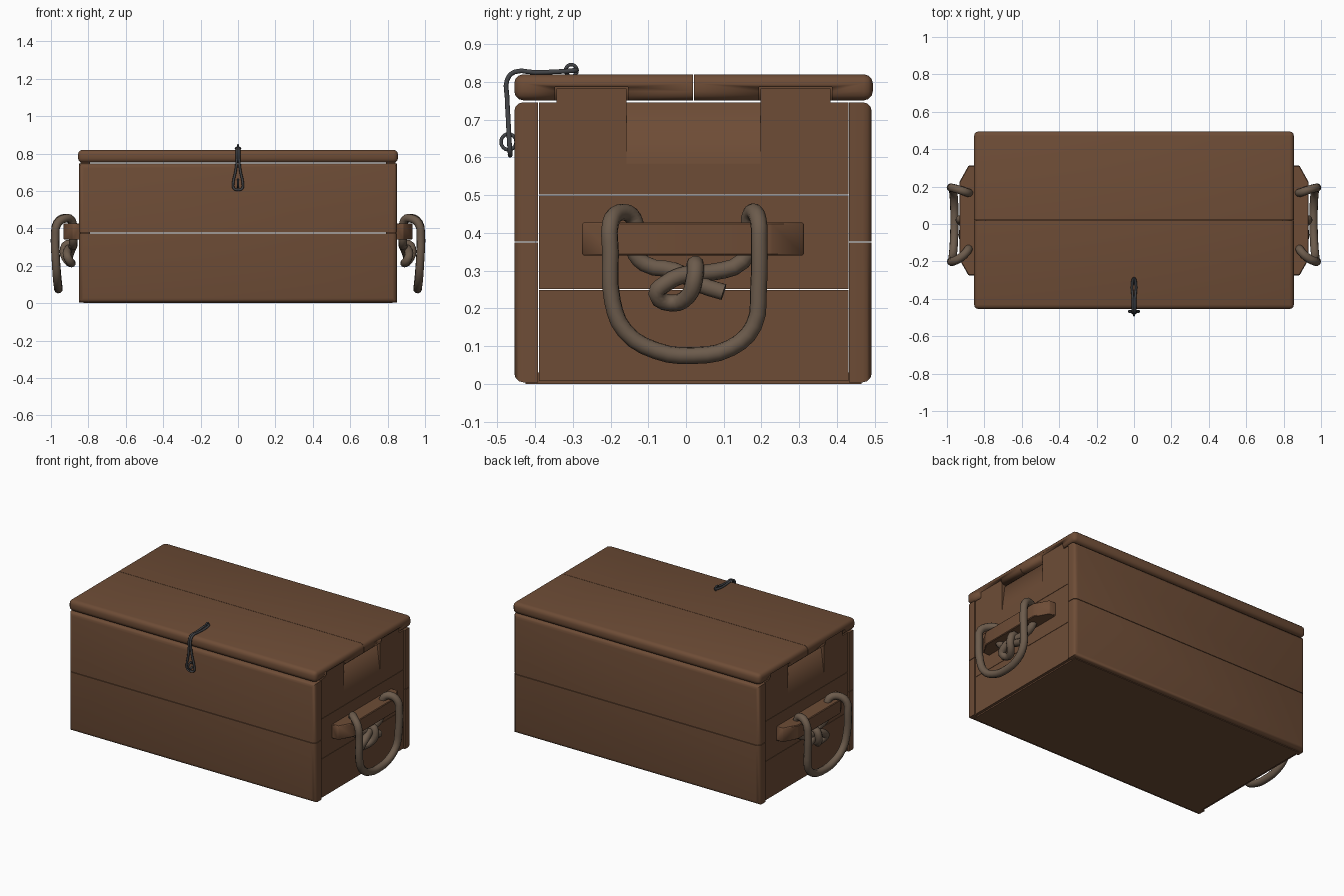
import bpy, bmesh, math
from mathutils import Vector

if "Cube" in bpy.data.objects:
    bpy.data.objects.remove(bpy.data.objects["Cube"])


def material(name, rgb):
    m = bpy.data.materials.new(name)
    m.diffuse_color = (*rgb, 1)
    m.use_nodes = True
    m.node_tree.nodes["Principled BSDF"].inputs["Base Color"].default_value = m.diffuse_color
    return m


WOOD = material("brown_wood", (0.155, 0.073, 0.037))
ROPE = material("rope_tan", (0.150, 0.105, 0.072))
IRON = material("dark_iron", (0.055, 0.057, 0.062))


def finish(name, mesh, mat, mirror=False, angle=35):
    mesh.materials.clear()
    mesh.materials.append(mat)
    mesh.shade_smooth()
    mesh.set_sharp_from_angle(angle=math.radians(angle))
    ob = bpy.data.objects.new(name, mesh)
    bpy.context.collection.objects.link(ob)
    if mirror:
        ob.modifiers.new("Mirror", 'MIRROR')
    return ob


def box(name, lo, hi, mat=WOOD, round_edge=None, r=0.024, mirror=False):
    """Box between two corners; edges picked by round_edge(midpoint) are rounded."""
    bm = bmesh.new()
    bmesh.ops.create_cube(bm, size=1)
    for v in bm.verts:
        v.co = [lo[i] if v.co[i] < 0 else hi[i] for i in range(3)]
    if round_edge:
        es = [e for e in bm.edges if round_edge((e.verts[0].co + e.verts[1].co) / 2)]
        bmesh.ops.bevel(bm, geom=es, offset=r, segments=3, profile=0.5, affect='EDGES')
    me = bpy.data.meshes.new(name)
    bm.to_mesh(me)
    bm.free()
    return finish(name, me, mat, mirror)


def prism(name, pts, depth, mat=WOOD, mirror=False, bevel=0.0):
    """Extrude a flat outline of 3D points along the vector depth."""
    bm = bmesh.new()
    f = bm.faces.new([bm.verts.new(p) for p in pts])
    ext = bmesh.ops.extrude_face_region(bm, geom=[f])
    for v in ext["geom"]:
        if isinstance(v, bmesh.types.BMVert):
            v.co += Vector(depth)
    bmesh.ops.recalc_face_normals(bm, faces=bm.faces)
    if bevel:
        bmesh.ops.bevel(bm, geom=bm.edges[:], offset=bevel, segments=1, affect='EDGES')
    me = bpy.data.meshes.new(name)
    bm.to_mesh(me)
    bm.free()
    return finish(name, me, mat, mirror)


def evaluated_mesh(ob):
    bpy.context.view_layer.update()
    dg = bpy.context.evaluated_depsgraph_get()
    return bpy.data.meshes.new_from_object(ob.evaluated_get(dg))


def cut(ob, cutter):
    mod = ob.modifiers.new("Cut", 'BOOLEAN')
    mod.operation, mod.object, mod.solver = 'DIFFERENCE', cutter, 'EXACT'
    me = evaluated_mesh(ob)
    ob.modifiers.clear()
    ob.data = me
    bpy.data.objects.remove(cutter)


def tube(name, pts, r, mat, mirror=False, closed=False, res=3):
    cu = bpy.data.curves.new(name, 'CURVE')
    cu.dimensions, cu.bevel_depth, cu.bevel_resolution = '3D', r, 3
    cu.resolution_u, cu.use_fill_caps = res, True
    sp = cu.splines.new('BEZIER')
    sp.bezier_points.add(len(pts) - 1)
    sp.use_cyclic_u = closed
    for b, p in zip(sp.bezier_points, pts):
        b.co = p
        b.handle_left_type = b.handle_right_type = 'AUTO'
    tmp = bpy.data.objects.new(name + "_path", cu)
    bpy.context.collection.objects.link(tmp)
    me = evaluated_mesh(tmp)
    bpy.data.objects.remove(tmp)
    return finish(name, me, mat, mirror, 50)


# Front and back walls: two boards each, rounded on the outside only
for side, yo, yi in (("front", -0.455, -0.392), ("back", 0.492, 0.432)):
    for level, z0, z1 in (("lower", 0.004, 0.374), ("upper", 0.377, 0.746)):
        box(f"{side}_board_{level}", (-0.85, min(yo, yi), z0), (0.85, max(yo, yi), z1),
            round_edge=lambda m: abs(m.y - yo) < 1e-4 and abs(m.z - 0.3755) > 0.01)

# End walls: two plain planks and a top plank with tabs and a slanted hand recess
XI, XO = 0.79, 0.842
for level, z0, z1 in (("lower", 0.008, 0.249), ("middle", 0.251, 0.499)):
    box(f"end_plank_{level}", (XI, -0.390, z0), (XO, 0.430, z1), mirror=True)
outline = [(-0.39, 0.501), (0.43, 0.501), (0.43, 0.746), (0.383, 0.746), (0.383, 0.783),
           (0.197, 0.783), (0.197, 0.746), (-0.157, 0.746), (-0.157, 0.783),
           (-0.343, 0.783), (-0.343, 0.746), (-0.39, 0.746)]
top_plank = prism("end_plank_top", [(XI, y, z) for y, z in outline], (XO - XI, 0, 0))
cut(top_plank, prism("recess_cutter", [(XO, -0.157, 0.583), (XO + 0.05, -0.157, 0.583),
                                       (XO + 0.05, -0.157, 0.80), (0.815, -0.157, 0.80)],
                     (0, 0.354, 0)))
top_plank.modifiers.new("Mirror", 'MIRROR')

# Floor
box("floor_panel", (-0.825, -0.425, 0.0), (0.825, 0.465, 0.03))

# Lid: two boards, notched at the ends for the tabs
JOINT = 0.02
for side, y0, y1, n0, n1 in (("front", -0.455, JOINT - 0.001, -0.347, -0.153),
                             ("back", JOINT + 0.001, 0.495, 0.193, 0.387)):
    lid = box(f"lid_board_{side}", (-0.855, y0, 0.751), (0.855, y1, 0.82),
              round_edge=lambda m: abs(m.y - JOINT) > 0.01)
    for s in (-1, 1):
        xs = sorted((s * 0.78, s * 0.9))
        cut(lid, box("notch_cutter", (xs[0], n0, 0.70), (xs[1], n1, 0.786)))

# Handle cleats with angled ends
prism("handle_cleat", [(0.835, -0.275, 0.34), (0.835, 0.312, 0.34), (0.885, 0.312, 0.34),
                       (0.933, 0.225, 0.34), (0.933, -0.19, 0.34), (0.885, -0.275, 0.34)],
      (0, 0, 0.087), mirror=True, bevel=0.004)

# Rope handle: hangs over the cleat, passes through it and is knotted below
tube("rope_handle", [
    # short end, crossing in the knot
    (0.905, 0.100, 0.243), (0.900, 0.040, 0.262), (0.885, -0.030, 0.300),
    (0.880, -0.110, 0.318), (0.882, -0.140, 0.360), (0.884, -0.132, 0.415),
    # hanging loop
    (0.892, -0.145, 0.446), (0.925, -0.178, 0.453), (0.966, -0.200, 0.425),
    (0.977, -0.200, 0.350), (0.973, -0.195, 0.220), (0.968, -0.162, 0.140),
    (0.962, -0.080, 0.088), (0.960, 0.020, 0.075), (0.962, 0.120, 0.096),
    (0.968, 0.180, 0.155), (0.975, 0.192, 0.250), (0.977, 0.194, 0.380),
    (0.966, 0.192, 0.430), (0.925, 0.180, 0.456), (0.890, 0.168, 0.440),
    (0.882, 0.168, 0.380),
    # long end, wrapping round the knot
    (0.882, 0.150, 0.325), (0.890, 0.070, 0.296), (0.905, 0.000, 0.290),
    (0.915, -0.055, 0.265), (0.908, -0.078, 0.238), (0.890, -0.040, 0.214),
    (0.915, 0.005, 0.232), (0.932, 0.022, 0.275), (0.910, 0.025, 0.318),
    (0.875, 0.020, 0.300)], 0.0225, ROPE, mirror=True)

# Latch: one bent wire loop, teardrop shaped at the bottom
half = [(0.006, -0.400, 0.825), (0.006, -0.455, 0.826), (0.006, -0.474, 0.805),
        (0.007, -0.474, 0.760), (0.014, -0.471, 0.700), (0.026, -0.468, 0.640),
        (0.022, -0.466, 0.613)]
wire = ([(0, -0.290, 0.831), (0.009, -0.310, 0.829)] + half + [(0, -0.466, 0.606)]
        + [(-x, y, z) for x, y, z in reversed(half)] + [(-0.009, -0.310, 0.829)])
tube("latch_hook", wire, 0.0065, IRON, closed=True)

# Wire staples holding the latch
for name, y, z, r in (("latch_eye_lid", -0.304, 0.830, 0.015),
                      ("latch_eye_front", -0.470, 0.641, 0.020)):
    tube(name, [(0, y + r * math.cos(a * math.pi / 4), z + r * 1.05 * math.sin(a * math.pi / 4))
                for a in range(8)], 0.005, IRON, closed=True, res=2)
